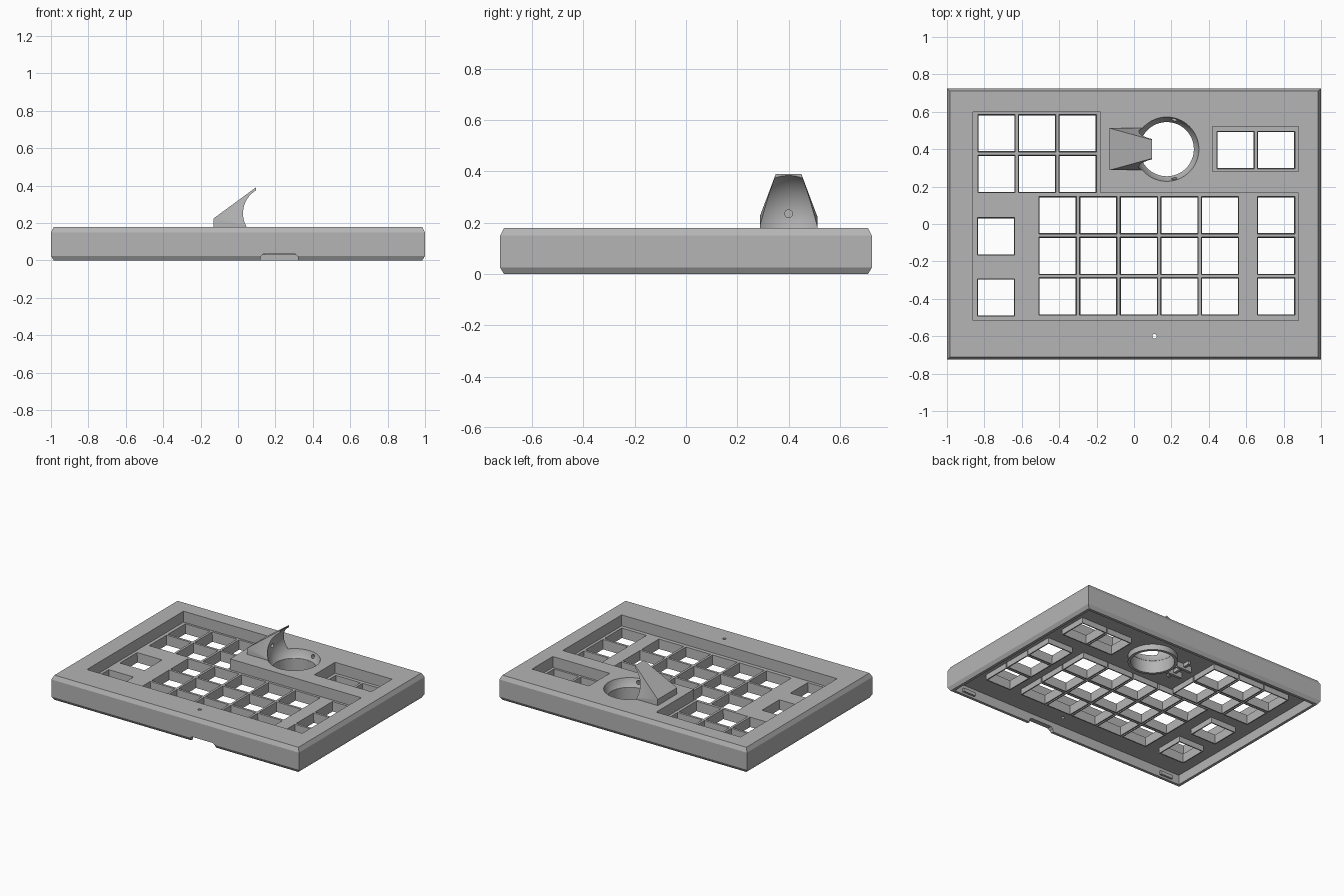
import bpy, bmesh, math
from mathutils import Matrix, Vector

cube = bpy.data.objects.get("Cube")
if cube:
    bpy.data.objects.remove(cube, do_unlink=True)

grey = bpy.data.materials.new("plain_grey")
grey.use_nodes = True
colour = (0.46, 0.46, 0.46, 1)
grey.diffuse_color = colour
grey.node_tree.nodes["Principled BSDF"].inputs["Base Color"].default_value = colour

FLOOR, UNDER, TOP = 0.10, 0.07, 0.18     # key floor, its underside, case top
STICK = Vector((0.175, 0.40, 0.225))     # centre of the round bowl


def make(name, bm):
    bmesh.ops.recalc_face_normals(bm, faces=bm.faces)
    mesh = bpy.data.meshes.new(name)
    bm.to_mesh(mesh)
    bm.free()
    ob = bpy.data.objects.new(name, mesh)
    bpy.context.collection.objects.link(ob)
    mesh.materials.append(grey)
    return ob


def prism(bm, outline, z0, z1):
    """Upright solid from a flat outline."""
    low = [bm.verts.new((x, y, z0)) for x, y in outline]
    high = [bm.verts.new((x, y, z1)) for x, y in outline]
    bm.faces.new(low[::-1])
    bm.faces.new(high)
    for i in range(len(low)):
        j = (i + 1) % len(low)
        bm.faces.new((low[i], low[j], high[j], high[i]))


def box(bm, x0, x1, y0, y1, z0, z1):
    prism(bm, [(x0, y0), (x1, y0), (x1, y1), (x0, y1)], z0, z1)


def rod(bm, centre, radius, depth, axis=(0, 0, 1), sides=64):
    turn = Vector(axis).to_track_quat('Z', 'Y').to_matrix().to_4x4()
    bmesh.ops.create_cone(bm, cap_ends=True, segments=sides, radius1=radius, radius2=radius,
                          depth=depth, matrix=Matrix.Translation(centre) @ turn)


def tube(bm, ring):
    """Closed tube: bridges each loop of points to the next one, and the last to the first."""
    loops = [[bm.verts.new(p) for p in loop] for loop in ring]
    n = len(loops[0])
    for k, a in enumerate(loops):
        b = loops[(k + 1) % len(loops)]
        for i in range(n):
            j = (i + 1) % n
            bm.faces.new((a[i], a[j], b[j], b[i]))


def cut(ob, bm):
    """Subtract a solid and bake the result."""
    tool = make("cutter", bm)
    tool.hide_render = True
    mod = ob.modifiers.new("cut", 'BOOLEAN')
    mod.operation, mod.solver, mod.object = 'DIFFERENCE', 'EXACT', tool
    graph = bpy.context.evaluated_depsgraph_get()
    ob.data = bpy.data.meshes.new_from_object(ob.evaluated_get(graph))
    ob.modifiers.clear()
    bpy.data.objects.remove(tool, do_unlink=True)


def ball():
    bm = bmesh.new()
    bmesh.ops.create_uvsphere(bm, u_segments=64, v_segments=32, radius=0.178,
                              matrix=Matrix.Translation(STICK))
    return bm


def smooth(ob):
    bpy.ops.object.select_all(action='DESELECT')
    ob.select_set(True)
    bpy.context.view_layer.objects.active = ob
    bpy.ops.object.shade_smooth_by_angle(angle=math.radians(25))


# Key positions
PITCH = 0.217
keys = [(-0.735 + PITCH * c, 0.485 - PITCH * r) for c in range(3) for r in range(2)]
keys += [(-0.408 + PITCH * c, 0.047 - PITCH * r) for c in range(5) for r in range(3)]
keys += [(0.76, 0.047 - PITCH * r) for r in range(3)]
keys += [(-0.738, -0.066), (-0.738, -0.393), (0.543, 0.395), (0.76, 0.395)]

# Case body: bevelled slab
bm = bmesh.new()
levels = [(0.015, 0), (0, 0.025), (0, 0.15), (0.015, TOP)]
loops = []
for inset, z in levels:
    x, y = 1 - inset, 0.725 - inset
    loops.append([bm.verts.new((sx * x, sy * y, z)) for sx, sy in ((-1, -1), (1, -1), (1, 1), (-1, 1))])
for a, b in zip(loops, loops[1:]):
    for i in range(4):
        j = (i + 1) % 4
        bm.faces.new((a[i], a[j], b[j], b[i]))
bm.faces.new(loops[0][::-1])
bm.faces.new(loops[-1])
body = make("case_body", bm)

# Hollow underside
bm = bmesh.new()
box(bm, -0.965, 0.965, -0.69, 0.69, -0.1, UNDER)
cut(body, bm)

# Sunken key areas
bm = bmesh.new()
prism(bm, [(-0.86, -0.515), (0.88, -0.515), (0.88, 0.165), (-0.18, 0.165),
           (-0.18, 0.60), (-0.86, 0.60)], FLOOR, 0.3)
box(bm, 0.42, 0.88, 0.28, 0.52, FLOOR, 0.3)
cut(body, bm)

# Key openings, cable notch and pinhole
bm = bmesh.new()
h = 0.103
for x, y in keys:
    box(bm, x - h, x + h, y - h, y + h, 0.01, 0.15)
rod(bm, (0.11, -0.60, 0.1), 0.012, 0.3, sides=20)
cut(body, bm)
bm = bmesh.new()
prism(bm, [(0.12, -0.1), (0.32, -0.1), (0.32, 0.02), (0.305, 0.035), (0.135, 0.035), (0.12, 0.02)],
      -0.8, -0.6)
bmesh.ops.transform(bm, matrix=Matrix(((1, 0, 0, 0), (0, 0, 1, 0), (0, 1, 0, 0), (0, 0, 0, 1))),
                    verts=bm.verts)
cut(body, bm)

# Round bowl with its floor opening and screw holes
cut(body, ball())
bm = bmesh.new()
rod(bm, (STICK.x, STICK.y, 0.06), 0.146, 0.124)
cut(body, bm)
bm = bmesh.new()
for side in (-1, 1):
    rod(bm, (0.215, STICK.y + side * 0.165, 0.15), 0.014, 0.07, (0, side, -0.5), 20)
cut(body, bm)
smooth(body)

# Collar under the bowl
bm = bmesh.new()
circle = [(math.cos(math.tau * i / 64), math.sin(math.tau * i / 64)) for i in range(64)]
tube(bm, [[(STICK.x + r * c, STICK.y + r * s, z) for c, s in circle]
          for r, z in ((0.145, 0.03), (0.165, 0.03), (0.165, 0.12), (0.145, 0.12))])
smooth(make("bowl_collar", bm))

# Key wells: thin square sleeves hanging through the floor
bm = bmesh.new()
for x, y in keys:
    tube(bm, [[(x + sx * r, y + sy * r, z) for sx, sy in ((-1, -1), (1, -1), (1, 1), (-1, 1))]
              for r, z in ((0.096, 0.03), (0.104, 0.03), (0.104, FLOOR), (0.1, FLOOR))])
make("key_wells", bm)

# Hood leaning over the bowl
bm = bmesh.new()
for x, half, z in ((-0.13, 0.112, 0.175), (0.095, 0.112, 0.175),
                   (-0.13, 0.112, 0.225), (0.095, 0.05, 0.39)):
    for side in (-1, 1):
        bm.verts.new((x, STICK.y + side * half, z))
bmesh.ops.convex_hull(bm, input=bm.verts)
bmesh.ops.dissolve_limit(bm, angle_limit=0.01, verts=bm.verts, edges=bm.edges)
hood = make("hood", bm)
cut(hood, ball())
bm = bmesh.new()
rod(bm, (0, STICK.y, 0.235), 0.015, 0.06, (1, 0, 0), 20)
cut(hood, bm)
smooth(hood)

# Ribs below the hood and clip tabs on the front wall
bm = bmesh.new()
for y in (0.34, 0.44):
    box(bm, -0.11, 0.01, y, y + 0.02, 0.03, UNDER + 0.005)
box(bm, -0.06, -0.04, 0.29, 0.51, 0.045, UNDER + 0.005)
make("hood_ribs", bm)
bm = bmesh.new()
for x in (-0.85, 0.85):
    box(bm, x - 0.05, x + 0.05, -0.695, -0.675, 0.015, 0.04)
make("clip_tabs", bm)
